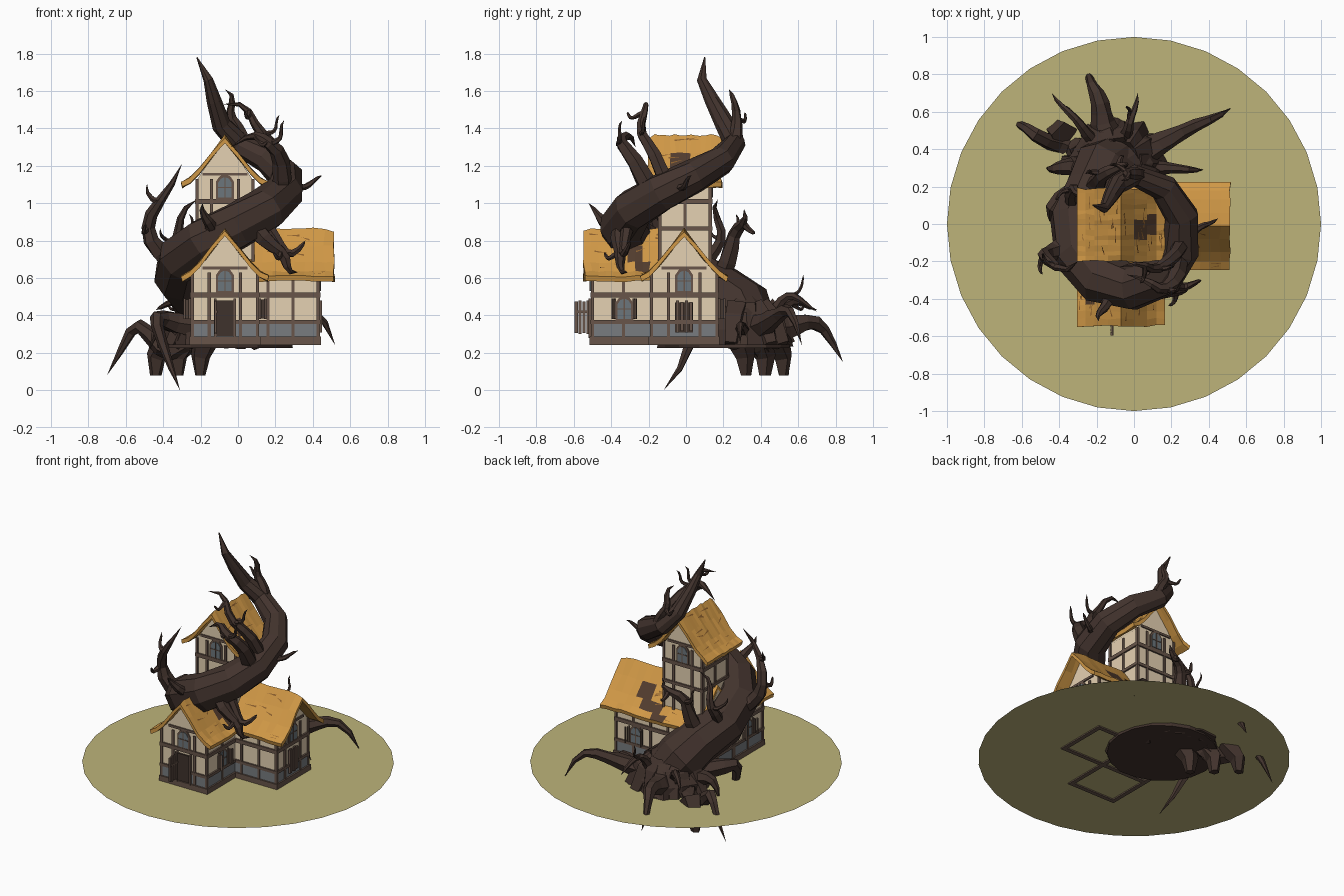
import bpy, bmesh, math, random
from mathutils import Matrix, Vector

if "Cube" in bpy.data.objects:
    bpy.data.objects.remove(bpy.data.objects["Cube"])
random.seed(4)

def mat(name, *rgb):
    m = bpy.data.materials.new(name)
    m.diffuse_color = [((c / 255 + .055) / 1.055) ** 2.4 for c in rgb] + [1]
    m.use_nodes = True
    m.node_tree.nodes["Principled BSDF"].inputs["Base Color"].default_value = m.diffuse_color
    return m

GROUND, BARK = mat("olive ground", 190, 180, 122), mat("dark bark", 66, 51, 45)
STRAW, STRAW2 = mat("golden roof", 208, 152, 70), mat("roof streak", 140, 95, 45)
HOLE, PLASTER = mat("roof gap brown", 82, 60, 46), mat("cream plaster", 229, 209, 178)
TIMBER, STONE = mat("grey brown timber", 104, 85, 74), mat("blue grey stone", 120, 124, 128)
GLASS, DOOR = mat("window glass", 108, 118, 124), mat("door brown", 62, 50, 44)

parts = {}
def part(name, *mats):
    if name not in parts:
        parts[name] = (bmesh.new(), mats)
    return parts[name][0]

def box(name, m, M, c, s, rot=0):
    bmesh.ops.create_cube(part(name, m), size=1, matrix=M @ Matrix.Translation(c)
                          @ Matrix.Rotation(rot, 4, 'Z') @ Matrix.Diagonal((*s, 1)))

def prism(name, m, M, pts, y0, y1):
    """Outline in x,z pushed from y0 to y1."""
    bm = part(name, m)
    a, b = ([bm.verts.new(M @ Vector((x, y, z))) for x, z in pts] for y in (y0, y1))
    bm.faces.new(a)
    bm.faces.new(b[::-1])
    for i in range(len(a)):
        j = (i + 1) % len(a)
        bm.faces.new((a[i], b[i], b[j], a[j]))

def tube(name, pts, sides=6, jit=.1):
    """Faceted tube through (point, radius) pairs."""
    bm = part(name, BARK)
    P = [Vector(p) for p, r in pts]
    n, rings = Vector((.31, .52, .8)), []
    for i, p in enumerate(P):
        t = (P[min(i + 1, len(P) - 1)] - P[max(i - 1, 0)]).normalized()
        n = (n - t * n.dot(t)).normalized()
        b = t.cross(n)
        ring = []
        for k in range(sides):
            a = k * math.tau / sides
            r = pts[i][1] * (1 + random.uniform(-jit, jit))
            ring.append(bm.verts.new(p + (n * math.cos(a) + b * math.sin(a)) * r))
        rings.append(ring)
    for r0, r1 in zip(rings, rings[1:]):
        for k in range(sides):
            j = (k + 1) % sides
            bm.faces.new((r0[k], r0[j], r1[j], r1[k]))
    bm.faces.new(rings[0][::-1])
    bm.faces.new(rings[-1])

def limb(name, start, end, out, up, r, wave=0, fork=0):
    """Crooked tapered limb that bows away from the house axis and upward, with side twigs."""
    a, b = Vector(start), Vector(end)
    m = (a + b) / 2 - AXIS
    away = Vector((m.x, m.y, 0)).normalized()
    bend = (b - a).cross(away) * random.choice((-.09, .09))
    def at(t):
        s = math.sin(math.pi * t)
        return (a.lerp(b, t) + away * out * s + bend * math.sin(math.tau * 1.5 * t) * t
                + Vector((0, 0, up * s - wave * math.sin(math.tau * t))))
    tube(name, [(at(k / 8), r * (1 - k / 8) ** (.9 if k < 5 else .8) + .004 * (k < 8)) for k in range(9)])
    for f in range(fork):
        t = .5 + .25 * f
        side = (at(t + .1) - at(t)).normalized().cross(away) * (1 - 2 * (f % 2))
        tip = at(t) + (side + away * .4).normalized() * .11 + Vector((0, 0, .05))
        limb(name, at(t), tip, .02, -.03, r * .28)

# ---- house pieces, local frame: gable faces -y at y = 0 ----
HALF = [(0, .865), (.07, .77), (.14, .685), (.19, .635), (.235, .61)]
PROFILE = [(-x, z) for x, z in HALF[:0:-1]] + HALF

def roof(name, M, y0, y1, gaps, rows=14):
    bm = part(name, STRAW, HOLE, STRAW2)
    # each gap is a stair of four cells
    holes = {(i + u, j + u + v) for i, j in gaps for u in (0, 1) for v in (0, 1)}
    grid = []
    for j in range(rows + 1):
        y = y0 + (y1 - y0) * j / rows
        top, low = [], []
        for i, (x, z) in enumerate(PROFILE):
            dz = random.uniform(-.005, .005) - (.015 if j in (0, rows) and i == 4 else 0)
            dy = random.uniform(-.006, .006)
            top.append(bm.verts.new(M @ Vector((x, y + dy, z + dz))))
            low.append(bm.verts.new(M @ Vector((x * .97, y + dy, z + dz - .027))))
        grid.append((top, low))
    for j in range(rows):
        (t0, l0), (t1, l1) = grid[j], grid[j + 1]
        for i in range(8):
            f = bm.faces.new((t0[i], t0[i + 1], t1[i + 1], t1[i]))
            f.material_index = int((i, j) in holes)
            bm.faces.new((l0[i], l1[i], l1[i + 1], l0[i + 1]))
        for i in (0, 8):
            bm.faces.new((t0[i], t1[i], l1[i], l0[i]))
    for t, l in (grid[0], grid[-1]):
        for i in range(8):
            bm.faces.new((t[i], l[i], l[i + 1], t[i + 1]))
    # loose straw streaks across the slopes
    for _ in range(26):
        i, y = random.randrange(8), random.uniform(y0 + .02, y1 - .1)
        a, b = (Vector((x, y, z + .006)) for x, z in PROFILE[i:i + 2])
        u = random.uniform(.2, .7)
        tip = a.lerp(b, u + random.uniform(-.2, .2)) + Vector((0, random.uniform(.04, .09), 0))
        f = bm.faces.new([bm.verts.new(M @ v) for v in (tip, a.lerp(b, u), a.lerp(b, u + .1))])
        f.material_index = 2

def window(name, M, w=.036, h=.055, shutters=False):
    """Arched window on a wall at y = 0 facing -y."""
    arch = [(-1, -1), (1, -1), (1, .45), (.6, .85), (0, 1), (-.6, .85), (-1, .45)]
    prism(name + "_window_frames", TIMBER, M, [(x * (w + .012), z * (h + .014)) for x, z in arch], -.008, 0)
    prism(name + "_window_panes", GLASS, M, [(x * w, z * h) for x, z in arch], -.012, -.004)
    box(name + "_window_frames", TIMBER, M, (0, -.011, 0), (.007, .008, 2 * h))
    box(name + "_window_frames", TIMBER, M, (0, -.011, 0), (2 * w, .008, .006))
    if shutters:
        for s in (-1, 1):
            for k in range(3):
                box(name + "_shutters", TIMBER, M, (s * (w + .014 + k * .006), -.012 - k * .014, 0),
                    (.008, .012, 2 * h - .01 * (k % 2)), -s * .4)

def wing(name, M, hw, L, base, over, gaps, back=False):
    half = [(hw, .625), (.1, .7), (.05, .765)]
    outline = [(-hw, base), (hw, base), *half, (0, .83), *[(-x, z) for x, z in half[::-1]]]
    prism(name + "_walls", PLASTER, M, outline, 0, L)
    roof(name + "_roof", M, -over, L + over * back, gaps)
    tb, w = name + "_beams", 2 * hw
    # rails all the way round
    for z, h in ((.365, .02), (.51, .026)):
        box(tb, TIMBER, M, (0, L / 2, z), (w + .022, L + .022, h))
    if not back:
        # footing beams round the edge, stone band above
        for s in (-1, 1):
            box(tb, TIMBER, M, (s * hw, L / 2, .264), (.03, L + .03, .045))
        box(tb, TIMBER, M, (0, 0, .264), (w + .03, .03, .045))
        box(name + "_stone_base", STONE, M, (0, L / 2, .315), (w + .008, L + .008, .08))
    # gable timbers
    for y in ((0, L) if back else (0,)):
        box(tb, TIMBER, M, (0, y, .655), (.24, .016, .016))
        for x in (-hw, -hw * .48, hw * .48, hw):
            box(tb, TIMBER, M, (x, y, (base + .63) / 2), (.017, .018, .63 - base))
    # side posts
    n = max(2, round(L / .15))
    for k in range(1, n + 1):
        for s in (-hw, hw):
            box(tb, TIMBER, M, (s, L * k / n, (base + .61) / 2), (.016, .016, .61 - base))
    window(name, M @ Matrix.Translation((0, 0, .585)))

def place(x, y, z, deg):
    return Matrix.Translation((x, y, z)) @ Matrix.Rotation(math.radians(deg), 4, 'Z')

MF, MR, MT = place(-.07, -.5, 0, 0), place(.43, -.01, 0, 90), place(-.07, -.14, .5, 0)
wing("front_wing", MF, .175, .5, .25, .045, [(1, 3), (5, 6)])
wing("right_wing", MR, .175, .675, .25, .085, [(5, 4), (6, 6)])
wing("tower", MT, .15, .27, .1, .06, [(5, 4), (5, 6)], True)

# back and side windows
window("tower", place(-.07, .13, 1.085, 180))
window("front_wing", place(.105, -.33, .435, 90), shutters=True)
window("front_wing", place(-.245, -.33, .435, -90), shutters=True)
window("right_wing", place(.27, .165, .435, 180), shutters=True)
# boarded window on the right gable, doorway with its door swung open
box("boarded_window", DOOR, MR, (0, -.004, .39), (.095, .009, .16))
box("doorway", DOOR, MF, (0, -.006, .385), (.09, .012, .19))
for s in (-1, 1):
    box("door_frame", TIMBER, MF, (s * .052, -.01, .385), (.014, .02, .21))
for k in range(4):
    box("window_boards", TIMBER, MR, ((k - 1.5) * .024, -.012, .395), (.017, .012, .17 - .015 * (k % 2)))
    box("open_door", TIMBER, MF, (-.05, -.024 - k * .021, .39), (.012, .017, .18 - .012 * (k % 2)))
box("open_door", TIMBER, MF, (-.044, -.055, .42), (.008, .08, .014))

# ---- ground disc and the flat underside of the tree ----
bmesh.ops.create_circle(part("ground_disc", GROUND), cap_ends=True, segments=32, radius=1,
                        matrix=Matrix.Translation((0, 0, .25)))
tube("root_plate", [((-.07, .2, z), .36) for z in (.225, .246)], 18, .02)

# ---- trunk: rises from the mound, winds once round the tower, ends in a crooked tip ----
AXIS, MOUND = Vector((-.02, -.04, 0)), Vector((-.1, .31, 0))
def coil(deg):
    a = math.radians(deg)
    return AXIS + Vector((.285 * math.cos(a), .3 * math.sin(a), .53 + .79 * (deg - 135) / 310))

trunk = [(MOUND + Vector((0, .02, .36)), .15), (MOUND + Vector((-.06, -.02, .44)), .17)]
trunk += [(coil(135 + 310 * s / 9), .152 - .09 * (s / 9) ** 1.6) for s in range(10)]
trunk += [((-.09, .21, 1.42), .052), ((-.13, .14, 1.55), .04), ((-.16, .085, 1.66), .026), ((-.22, .1, 1.78), .003)]
tube("trunk", trunk, 9, .05)

# rugged mound with root flares and stubby roots under the ground
tube("root_mound", [(MOUND + Vector((0, 0, .235 + .09 * k)), .26 - .02 * k * k) for k in range(4)], 13, .14)
for k in range(10):
    a = math.radians(-15 + k * 24)
    d, e = Vector((math.cos(a), math.sin(a), 0)), random.uniform(.2, .26)
    tube("root_flares", [(MOUND + d * (.1 + (e - .1) * q) + Vector((0, 0, .42 - .18 * q * q)), .08 - .03 * q)
                         for q in (0, .5, 1)], 5, .2)
for k in range(3):
    x, y = -.2 - .12 * k, .32 + .1 * k
    tube("under_roots", [((x * .85, y * .9, .28), .08), ((x, y, .18), .055), ((x, y, .08), .03)], 5, .15)

# ---- reaching roots: tip, outward bow, upward bow, radius, wave, twigs ----
def root(x, y, z, out, up, r, wave=.03, fork=0):
    d = Vector((x, y, 0)) - MOUND
    limb("long_roots", MOUND + d.normalized() * .14 + Vector((0, 0, .34)), (x, y, z), out, up, r, wave, fork)

root(.52, .62, .24, 0, .13, .07, .05)
root(-.24, .84, .15, 0, .12, .08, .04)
root(.02, .7, .42, -.03, .12, .035, 0, 1)
root(-.44, .7, .43, 0, .08, .035, 0, 1)
root(-.7, .55, .08, 0, .08, .075, .12)
root(-.31, -.12, 0, .2, .2, .07)
root(-.47, .3, .22, 0, .08, .08)
root(.37, .29, .25, 0, .05, .045)

# ---- branches: place on the coil, tip, outward bow, upward bow, radius, twigs ----
def branch(deg, x, y, z, out, up, r, fork=0):
    limb("branches", coil(deg), (x, y, z), out, up, r, 0, fork)

branch(185, -.3, -.2, 1.21, .18, -.07, .06, 2)       # left loop
branch(250, -.19, -.52, 1, 0, -.03, .05)             # front stub
branch(285, .32, -.31, .63, .05, -.04, .055, 1)      # hanging claws
branch(298, .36, -.3, .8, .04, -.13, .035)
branch(335, -.04, -.27, 1.3, .14, .16, .055, 2)      # arch over the tower front
branch(350, -.08, -.23, 1.53, .08, .08, .045, 2)
branch(355, .45, .03, 1.15, 0, -.03, .025)           # right twig
branch(440, -.07, .23, 1.61, .03, 0, .04, 1)         # crown
branch(140, -.04, .31, .97, .04, .06, .06, 2)        # back twigs
branch(160, -.22, .17, 1.02, .1, 0, .045, 1)

# ---- turn every part into an object ----
for name, (bm, mats) in parts.items():
    bmesh.ops.recalc_face_normals(bm, faces=bm.faces)
    me = bpy.data.meshes.new(name)
    bm.to_mesh(me)
    bm.free()
    for m in mats:
        me.materials.append(m)
    bpy.context.collection.objects.link(bpy.data.objects.new(name, me))
